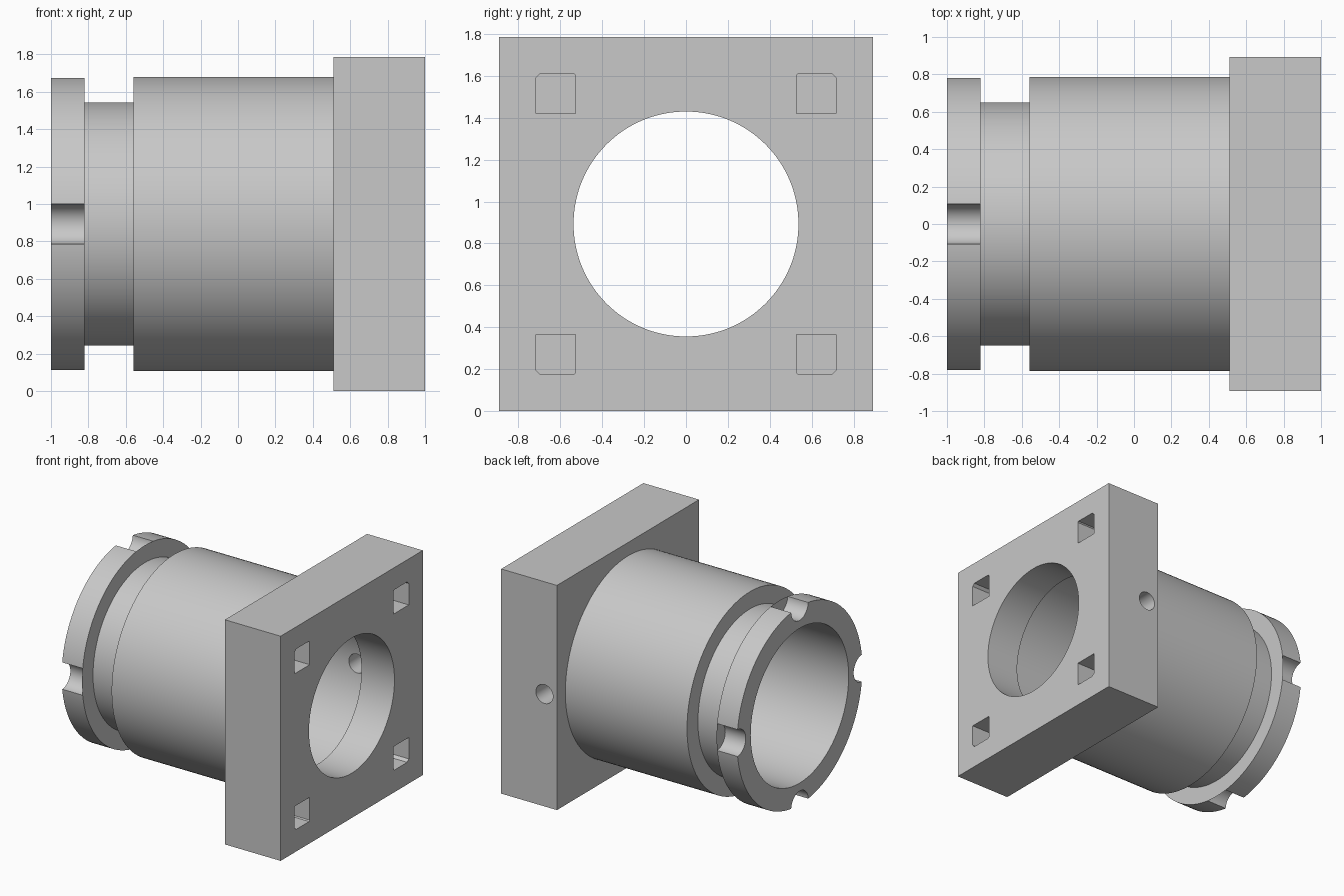
import bpy, bmesh
from math import pi, sin, cos, radians
from mathutils import Vector

MID = 0.893          # height of the bore axis, also half the plate width
SEG = 128

cube = bpy.data.objects.get("Cube")
if cube:
    bpy.data.objects.remove(cube, do_unlink=True)

metal = bpy.data.materials.new("light grey metal")
metal.use_nodes = True
grey = (0.58, 0.58, 0.58, 1)
metal.diffuse_color = grey
metal.node_tree.nodes["Principled BSDF"].inputs["Base Color"].default_value = grey


def add_object(name, bm):
    bmesh.ops.recalc_face_normals(bm, faces=bm.faces)
    mesh = bpy.data.meshes.new(name)
    bm.to_mesh(mesh)
    bm.free()
    obj = bpy.data.objects.new(name, mesh)
    bpy.context.collection.objects.link(obj)
    mesh.materials.append(metal)
    return obj


def lathe(name, profile):
    """Closed (x, radius) profile turned about the bore axis."""
    bm = bmesh.new()
    rings = []
    for i in range(SEG):
        a = 2 * pi * i / SEG
        rings.append([bm.verts.new((x, r * cos(a), MID + r * sin(a))) for x, r in profile])
    n = len(profile)
    for i in range(SEG):
        a, b = rings[i], rings[(i + 1) % SEG]
        for j in range(n):
            k = (j + 1) % n
            bm.faces.new((a[j], a[k], b[k], b[j]))
    return add_object(name, bm)


def prism(name, outline, direction):
    """Outline of points pushed along a direction."""
    bm = bmesh.new()
    face = bm.faces.new([bm.verts.new(p) for p in outline])
    new = bmesh.ops.extrude_face_region(bm, geom=[face])["geom"]
    verts = [v for v in new if isinstance(v, bmesh.types.BMVert)]
    bmesh.ops.translate(bm, verts=verts, vec=direction)
    return add_object(name, bm)


def rod(start, direction, radius, sides):
    """Round cutter running from start along direction."""
    d = Vector(direction)
    u = d.orthogonal().normalized()
    v = d.normalized().cross(u)
    angles = [2 * pi * i / sides for i in range(sides)]
    pts = [Vector(start) + radius * (u * cos(a) + v * sin(a)) for a in angles]
    return prism("cutter", pts, d)


def carve(obj, cutters):
    """Subtract the cutters, bake the result and remove them."""
    for c in cutters:
        c.hide_render = True
        m = obj.modifiers.new("cut", "BOOLEAN")
        m.operation, m.solver, m.object = "DIFFERENCE", "EXACT", c
    bpy.context.view_layer.update()
    graph = bpy.context.evaluated_depsgraph_get()
    baked = bpy.data.meshes.new_from_object(obj.evaluated_get(graph))
    obj.modifiers.clear()
    obj.data = baked
    baked.materials.clear()
    baked.materials.append(metal)
    for c in cutters:
        bpy.data.objects.remove(c, do_unlink=True)


# Sleeve: stepped tube with a groove behind the end collar
sleeve = lathe("sleeve", [
    (-1, 0.615), (-1, 0.787), (-0.82, 0.787), (-0.82, 0.65),
    (-0.56, 0.65), (-0.56, 0.787), (0.51, 0.787), (0.51, 0.615)])

# Four round notches around the collar
notches = []
for i in range(4):
    a = i * pi / 2
    notches.append(rod((-1.1, 0.785 * cos(a), MID + 0.785 * sin(a)), (0.28, 0, 0), 0.107, 48))
carve(sleeve, notches)

# Mounting plate
plate = prism("mounting_plate",
              [(0.51, y * MID, MID + z * MID) for y, z in ((-1, -1), (1, -1), (1, 1), (-1, 1))],
              (0.49, 0, 0))

# Stepped bore and the cross hole on the back edge
cuts = [rod((0.4, 0, MID), (0.8, 0, 0), 0.537, SEG),
        rod((0.4, 0, MID), (0.31, 0, 0), 0.615, SEG),
        rod((0.62, 0.3, MID), (0, 0.8, 0), 0.075, 48)]

# Blind square pockets with clipped outer corners
near, far, clip, nick = 0.527, 0.717, 0.02, 0.008
corner = [(near, near), (far, near), (far, far - clip), (far - clip, far),
          (near + nick, far), (near, far - nick)]
for sy in (-1, 1):
    for sz in (-1, 1):
        cuts.append(prism("cutter", [(1.1, sy * y, MID + sz * z) for y, z in corner],
                          (-0.45, 0, 0)))
carve(plate, cuts)

# Smooth the round walls and keep the edges crisp
bpy.ops.object.select_all(action="DESELECT")
for obj in (sleeve, plate):
    obj.select_set(True)
bpy.context.view_layer.objects.active = sleeve
bpy.ops.object.shade_smooth_by_angle(angle=radians(30))
